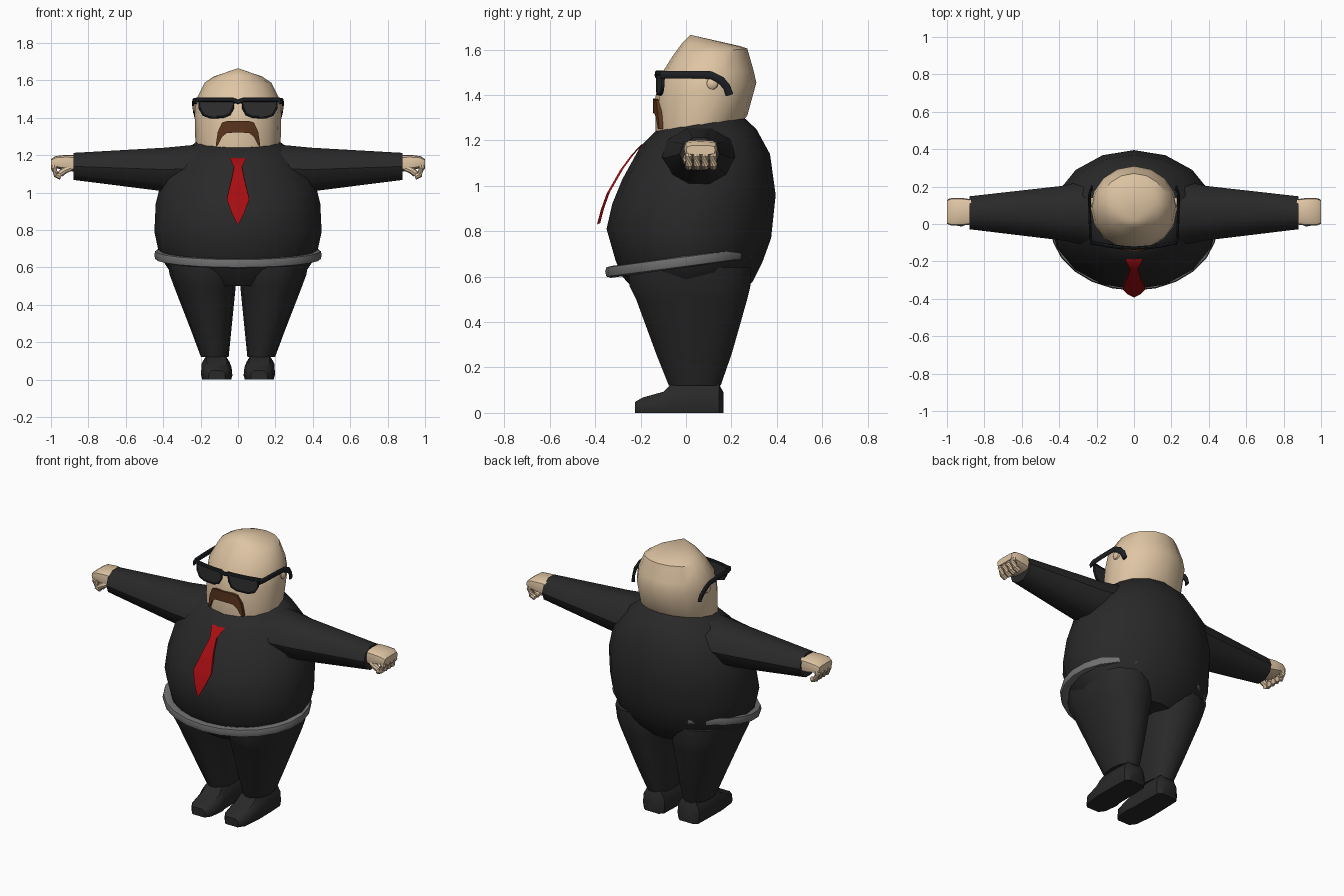
import bpy, bmesh, math
from mathutils import Vector

if "Cube" in bpy.data.objects:
    bpy.data.objects.remove(bpy.data.objects["Cube"])


def material(name, rgb):
    m = bpy.data.materials.new(name)
    m.diffuse_color = (*rgb, 1)
    m.use_nodes = True
    m.node_tree.nodes["Principled BSDF"].inputs["Base Color"].default_value = m.diffuse_color
    return m


SUIT = material("charcoal suit", (0.022, 0.022, 0.022))
SKIN = material("skin", (0.74, 0.56, 0.37))
BELT = material("grey belt", (0.16, 0.16, 0.16))
RED = material("red tie", (0.38, 0.004, 0.006))
BROWN = material("brown moustache", (0.105, 0.035, 0.012))
LENS = material("dark lens", (0.028, 0.028, 0.03))
FRAME = material("black frame", (0.012, 0.014, 0.017))


def loft(name, rings, mat, closed=False, angle=40, apex=None):
    """Skin a list of equal-length point rings; cap the ends or close the loop."""
    bm = bmesh.new()
    vs = [[bm.verts.new(p) for p in r] for r in rings]
    n = len(vs[0])
    pairs = list(zip(vs, vs[1:])) + ([(vs[-1], vs[0])] if closed else [])
    for a, b in pairs:
        for i in range(n):
            j = (i + 1) % n
            bm.faces.new((a[i], a[j], b[j], b[i]))
    if not closed:
        bm.faces.new(vs[0])
        if apex:
            top = bm.verts.new(apex)
            for i in range(n):
                bm.faces.new((vs[-1][i], vs[-1][(i + 1) % n], top))
        else:
            bm.faces.new(vs[-1])
    bmesh.ops.recalc_face_normals(bm, faces=bm.faces)
    me = bpy.data.meshes.new(name)
    bm.to_mesh(me)
    bm.free()
    me.materials.append(mat)
    ob = bpy.data.objects.new(name, me)
    bpy.context.collection.objects.link(ob)
    bpy.ops.object.select_all(action='DESELECT')
    ob.select_set(True)
    bpy.context.view_layer.objects.active = ob
    bpy.ops.object.shade_smooth_by_angle(angle=math.radians(angle))
    return ob


def oval(n, e=2.0):
    """Unit superellipse points."""
    out = []
    for i in range(n):
        t = 2 * math.pi * i / n
        c, s = math.cos(t), math.sin(t)
        out.append((math.copysign(abs(c) ** (2 / e), c), math.copysign(abs(s) ** (2 / e), s)))
    return out


def level(zf, yf, zb, yb, hw, cx=0, n=16, e=2.0):
    """Roughly horizontal ring, with its own front and back heights."""
    return [(cx + hw * u, (yf + yb) / 2 + (yb - yf) / 2 * v,
             (zf + zb) / 2 + (zb - zf) / 2 * v) for u, v in oval(n, e)]


def upright(x, yc, hy, zc, hz, n=10, e=2.0):
    """Ring across the x axis."""
    return [(x, yc + hy * u, zc + hz * v) for u, v in oval(n, e)]


def tube(name, path, ra, rb, mat, closed=False, n=8):
    """Tube on a path: ra is the sideways radius, rb the other."""
    pts = [Vector(p) for p in path]
    rings = []
    for i, p in enumerate(pts):
        a = pts[i - 1] if i or closed else p
        b = pts[(i + 1) % len(pts)] if closed or i < len(pts) - 1 else p
        d = (b - a).normalized()
        up = Vector((0, 0, 1)) if abs(d.z) < 0.9 else Vector((0, 1, 0))
        if name.startswith("lens_frame"):
            up = Vector((0, 1, 0))
        side = d.cross(up).normalized()
        up = side.cross(d)
        rings.append([p + side * ra * u + up * rb * v for u, v in oval(n)])
    return loft(name, rings, mat, closed)


def plate(name, outline, yfun, thick, mat):
    """Upright plate drawn in x, z and bent along y."""
    return loft(name, [[(x, yfun(x) + d, z) for x, z in outline] for d in (0, thick)], mat, angle=30)


# Jacket body and hips
loft("jacket", [level(*r) for r in (
    (0.50, -0.19, 0.52, 0.24, 0.25),
    (0.60, -0.28, 0.58, 0.295, 0.372),
    (0.67, -0.31, 0.66, 0.335, 0.42),
    (0.81, -0.35, 0.77, 0.375, 0.447),
    (0.92, -0.325, 0.96, 0.395, 0.44),
    (1.03, -0.28, 1.14, 0.37, 0.405),
    (1.175, -0.20, 1.25, 0.31, 0.30),
    (1.24, -0.135, 1.315, 0.24, 0.215))], SUIT)

# Head with a flattened, forward-peaked crown
loft("head", [level(*r) for r in (
    (1.20, -0.13, 1.27, 0.24, 0.22),
    (1.24, -0.135, 1.31, 0.27, 0.228),
    (1.39, -0.135, 1.455, 0.31, 0.232),
    (1.49, -0.11, 1.51, 0.297, 0.222),
    (1.57, -0.06, 1.605, 0.27, 0.178),
    (1.625, -0.02, 1.615, 0.24, 0.13))], SKIN, apex=(0, 0.02, 1.665))

# Belt, tilted down at the front
belt = []
for u, v in oval(24):
    y = -0.008 + 0.322 * v
    c = Vector((0.422 * u, y, 0.667 + 0.14 * y))
    out = Vector((u, v, 0)).normalized()
    belt.append([c + out * 0.026 * a + Vector((0, 0, 0.026 * b)) for a, b in oval(8, 3)])
loft("belt", belt, BELT, closed=True)

# Tie, following the belly
loft("tie", [[(-w, y, z), (w, y, z), (w, y + 0.014, z + 0.006), (-w, y + 0.014, z + 0.006)]
             for w, y, z in ((0.042, -0.20, 1.18), (0.021, -0.242, 1.135), (0.034, -0.29, 1.07),
                             (0.06, -0.35, 0.965), (0.035, -0.375, 0.895), (0.003, -0.392, 0.83))],
     RED, angle=30)

# Moustache: arched band with drooping ends
half = [(0.08, 1.38), (0.103, 1.35), (0.118, 1.25), (0.11, 1.25), (0.085, 1.298), (0.06, 1.318)]
arch = half + [(-x, z) for x, z in reversed(half)]
bm_y = lambda x: -0.146 + 1.9 * x * x
rows = [(0.118, 1.25, 1.26), (0.108, 1.252, 1.325), (0.085, 1.298, 1.375), (0.06, 1.318, 1.382),
        (0.0, 1.322, 1.384)]
rows = [(-x, a, b) for x, a, b in rows] + [(x, a, b) for x, a, b in reversed(rows[:-1])]
loft("moustache", [[(x, bm_y(x), a), (x, bm_y(x), b), (x, bm_y(x) + 0.03, b), (x, bm_y(x) + 0.03, a)]
                   for x, a, b in rows], BROWN, angle=30)

# Sunglasses bridge and brow bar
gy = lambda x: -0.129 + 0.6 * x * x
tube("brow_bar", [(x, gy(x), 1.497 - 0.012 * (x == 0)) for x in
                  (-0.225, -0.15, -0.08, -0.03, 0, 0.03, 0.08, 0.15, 0.225)], 0.009, 0.012, FRAME)

for sx, tag in ((1, "left"), (-1, "right")):
    # Lenses and frames
    outline = [(0.022, 1.49), (0.11, 1.5), (0.208, 1.495), (0.205, 1.45), (0.185, 1.415),
               (0.15, 1.402), (0.08, 1.404), (0.045, 1.418), (0.027, 1.45)]
    outline = [(sx * x, z) for x, z in outline]
    plate("lens_" + tag, outline, gy, 0.008, LENS)
    tube("lens_frame_" + tag, [(x, gy(x) + 0.003, z) for x, z in outline], 0.006, 0.008, FRAME, True, 6)
    # Temple arm hooking down behind the ear
    tube("temple_" + tag, [(sx * x, y, z) for x, y, z in (
        (0.222, -0.112, 1.488), (0.232, -0.08, 1.49), (0.236, 0.03, 1.49), (0.238, 0.11, 1.488),
        (0.238, 0.155, 1.465), (0.232, 0.18, 1.435), (0.226, 0.192, 1.40))], 0.007, 0.017, FRAME)
    # Small ear
    loft("ear_" + tag, [upright(sx * x, 0.115, r, 1.45, r) for x, r in
                        ((0.21, 0.03), (0.232, 0.024), (0.24, 0.012))], SKIN)

    # Sleeve
    loft("sleeve_" + tag, [upright(sx * x, *r) for x, *r in (
        (0.10, 0.06, 0.17, 1.135, 0.13), (0.25, 0.06, 0.172, 1.128, 0.132),
        (0.39, 0.058, 0.145, 1.123, 0.123), (0.88, 0.06, 0.088, 1.14, 0.076))], SUIT)

    # Hand: palm, curled fingers and thumb
    loft("palm_" + tag, [upright(sx * x, 0.065, hy, zc, hz, 12, 4) for x, hy, zc, hz in (
        (0.86, 0.066, 1.155, 0.045), (0.92, 0.074, 1.16, 0.042), (0.975, 0.074, 1.163, 0.032),
        (1.0, 0.064, 1.158, 0.02))], SKIN)
    for i in range(4):
        y = 0.012 + 0.036 * i
        tube("finger_%s_%d" % (tag, i + 1), [(sx * x, y, z) for x, z in (
            (0.975, 1.165), (0.984, 1.13), (0.97, 1.095), (0.945, 1.085))], 0.017, 0.017, SKIN)
    tube("thumb_" + tag, [(sx * 0.89, 0.02, 1.135), (sx * 0.925, 0.004, 1.12),
                          (sx * 0.95, 0.01, 1.10)], 0.018, 0.018, SKIN)

    # Trouser leg: from (outer x, inner x) at each height
    loft("trouser_leg_" + tag, [
        level(z, yf, z, yb, (xo - xi) / 2, sx * (xo + xi) / 2, 14, 2.3)
        for z, yf, yb, xo, xi in (
            (0.12, -0.078, 0.155, 0.198, 0.05), (0.26, -0.135, 0.205, 0.25, 0.036),
            (0.50, -0.225, 0.275, 0.343, 0.012), (0.56, -0.255, 0.29, 0.365, 0.0),
            (0.64, -0.26, 0.29, 0.38, 0.0))], SUIT)

    # Shoe: rounded sections from heel to toe
    shoe = []
    for y, w, h in ((0.165, 0.05, 0.09), (0.145, 0.074, 0.128), (0.04, 0.078, 0.13),
                    (-0.07, 0.08, 0.122), (-0.10, 0.083, 0.093), (-0.19, 0.072, 0.068), (-0.225, 0.045, 0.048)):
        cx = sx * (0.118 if y > -0.08 else 0.113)
        shoe.append([(cx + w * a, y, h * b) for a, b in (
            (-0.92, 0), (0.92, 0), (1, 0.25), (0.95, 0.7), (0.65, 1), (-0.65, 1), (-0.95, 0.7), (-1, 0.25))])
    loft("shoe_" + tag, shoe, SUIT)
